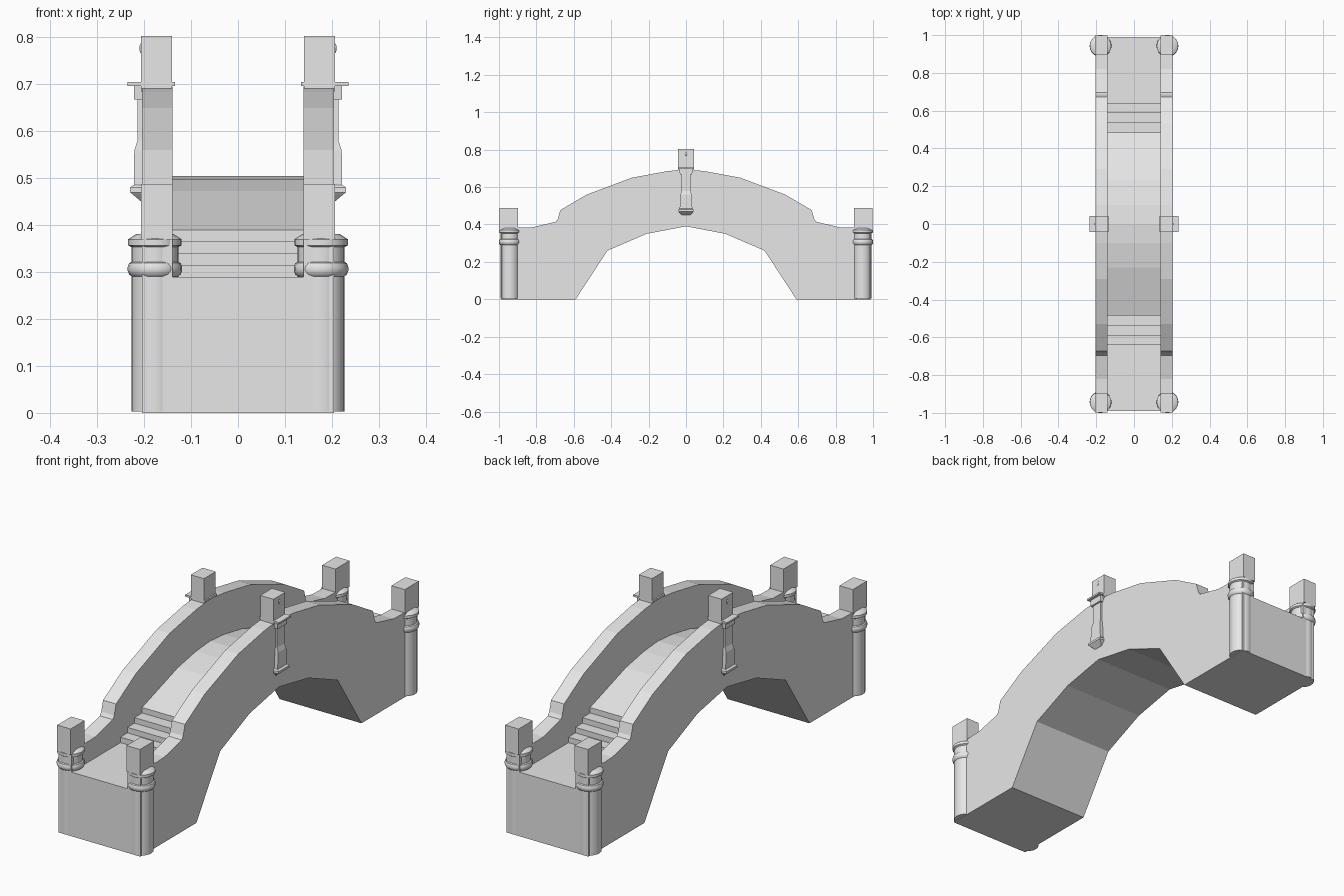
import bpy, bmesh, math

cube = bpy.data.objects.get("Cube")
if cube:
    bpy.data.objects.remove(cube, do_unlink=True)

stone = bpy.data.materials.new("grey_stone")
stone.use_nodes = True
stone.diffuse_color = (0.8, 0.8, 0.8, 1)
stone.node_tree.nodes["Principled BSDF"].inputs["Base Color"].default_value = (0.8, 0.8, 0.8, 1)


def finish(name, bm, smooth=False):
    bmesh.ops.recalc_face_normals(bm, faces=bm.faces)
    mesh = bpy.data.meshes.new(name)
    bm.to_mesh(mesh)
    bm.free()
    mesh.materials.append(stone)
    ob = bpy.data.objects.new(name, mesh)
    bpy.context.collection.objects.link(ob)
    if smooth:
        bpy.ops.object.select_all(action='DESELECT')
        ob.select_set(True)
        bpy.context.view_layer.objects.active = ob
        bpy.ops.object.shade_smooth_by_angle(angle=math.radians(35))
    return ob


def loft(name, rings, smooth=False):
    """Skin closed rings of points and cap both ends."""
    bm = bmesh.new()
    loops = [[bm.verts.new(p) for p in ring] for ring in rings]
    n = len(loops[0])
    for a, b in zip(loops, loops[1:]):
        for i in range(n):
            j = (i + 1) % n
            bm.faces.new((a[i], a[j], b[j], b[i]))
    bm.faces.new(loops[0])
    bm.faces.new(loops[-1])
    return finish(name, bm, smooth)


def extrude_x(name, outline, x0, x1):
    return loft(name, [[(x, y, z) for y, z in outline] for x in (x0, x1)])


def rect(x0, x1, y0, y1, z):
    return [(x0, y0, z), (x1, y0, z), (x1, y1, z), (x0, y1, z)]


def box(name, x0, x1, y0, y1, z0, z1):
    return loft(name, [rect(x0, x1, y0, y1, z) for z in (z0, z1)])


def lathe(name, cx, cy, profile, sides=20):
    turns = [2 * math.pi * i / sides for i in range(sides)]
    return loft(name, [[(cx + r * math.cos(t), cy + r * math.sin(t), z) for t in turns]
                       for r, z in profile], True)


def mirrored(half):
    """Complete a profile whose last point lies on y = 0."""
    return half + [(-y, z) for y, z in reversed(half[:-1])]


END, INNER, OUTER = 0.99, 0.14, 0.205
arch = mirrored([(-END, 0), (-0.59, 0), (-0.42, 0.26), (-0.21, 0.35), (0, 0.39)])

# Walkway: landing, four steps, then the sloping deck
deck = [(-END, 0.29)]
for i, y in enumerate((-0.64, -0.59, -0.54, -0.485)):
    deck += [(y, 0.29 + 0.025 * i), (y, 0.315 + 0.025 * i)]
deck += [(-0.23, 0.473), (-0.1, 0.497), (0, 0.505)]
extrude_x("walkway", arch + mirrored(deck)[::-1], -INNER, INNER)

# Side walls with parapet
parapet = mirrored([(-END, 0.38), (-0.82, 0.385), (-0.695, 0.415), (-0.685, 0.43),
                    (-0.672, 0.477), (-0.53, 0.56), (-0.29, 0.65), (-0.1, 0.685), (0, 0.695)])

# Round end post: shaft, rounded ring, neck and chamfered cap
post = [(0.05, 0.003), (0.05, 0.291), (0.055, 0.295), (0.058, 0.303), (0.058, 0.311),
        (0.055, 0.319), (0.05, 0.322), (0.05, 0.353), (0.057, 0.357), (0.057, 0.37), (0.04, 0.381)]

# Centre pilaster: height, half width, outer face
pilaster = [(0.45, 0.022, 0.206), (0.465, 0.036, 0.224), (0.47, 0.04, 0.23), (0.48, 0.04, 0.23),
            (0.486, 0.034, 0.222), (0.56, 0.029, 0.221), (0.58, 0.026, 0.214),
            (0.668, 0.025, 0.214), (0.668, 0.033, 0.222), (0.698, 0.035, 0.222)]

for side, s in (("left", 1), ("right", -1)):
    extrude_x(side + "_wall", arch + parapet[::-1], s * INNER, s * OUTER)

    for end, e in (("front", -1), ("back", 1)):
        tag = end + "_" + side
        lathe(tag + "_post", s * 0.177, e * 0.943, post)
        box(tag + "_post_block", s * INNER, s * 0.207, e * 0.897, e * 0.997, 0.37, 0.488)

    loft(side + "_pilaster", [rect(s * 0.195, s * x, -w, w, z) for z, w, x in pilaster])
    box(side + "_centre_plate", s * 0.134, s * 0.235, -0.042, 0.042, 0.697, 0.705)
    box(side + "_centre_block", s * 0.141, s * 0.207, -0.042, 0.042, 0.685, 0.803)

    # Small knob on the outer face of the centre block
    bm = bmesh.new()
    bmesh.ops.create_uvsphere(bm, u_segments=10, v_segments=6, radius=0.011)
    bmesh.ops.scale(bm, vec=(0.4, 0.5, 1), verts=bm.verts)
    bmesh.ops.translate(bm, vec=(s * 0.206, 0, 0.777), verts=bm.verts)
    finish(side + "_knob", bm, True)
